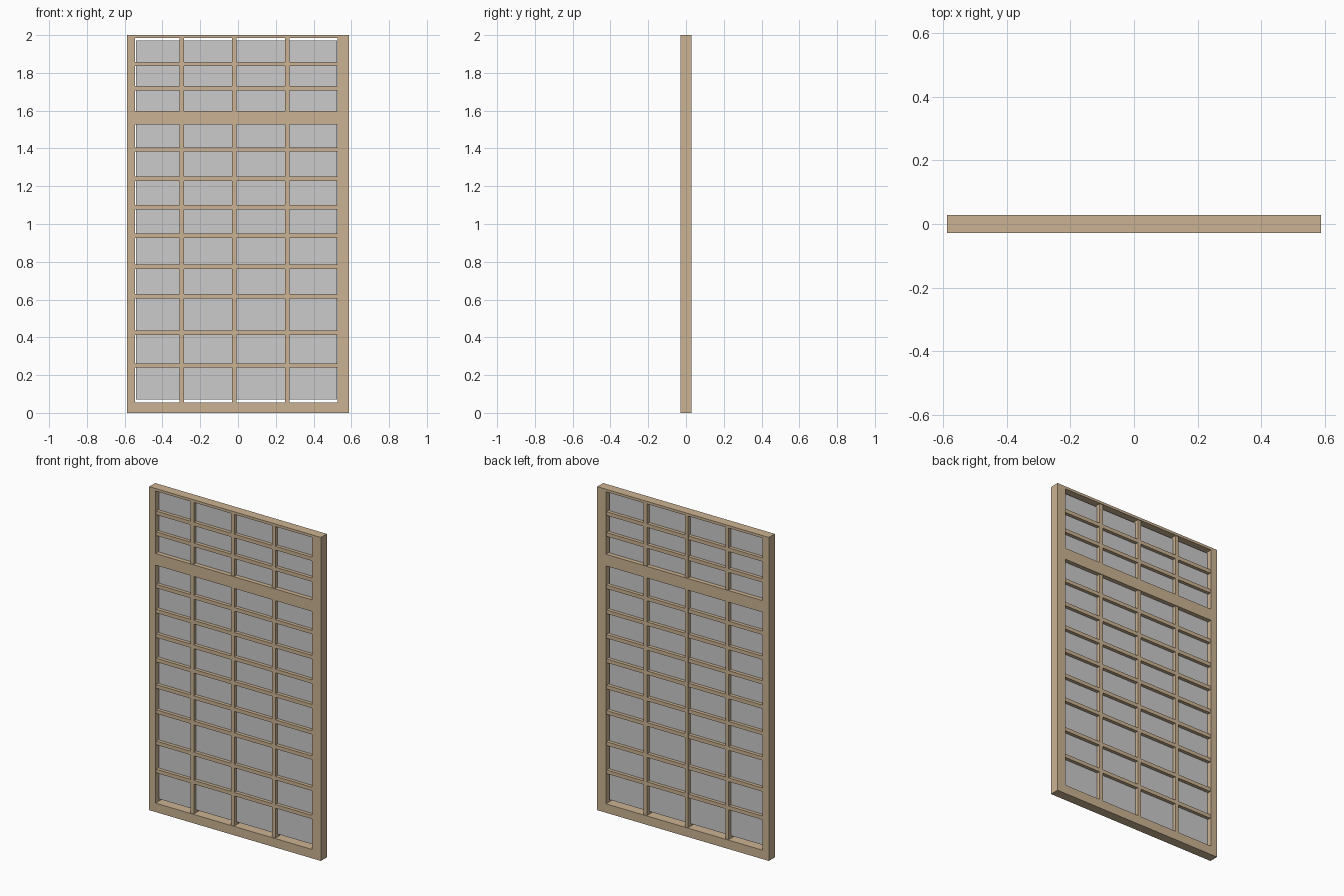
import bpy
import bmesh

if "Cube" in bpy.data.objects:
    bpy.data.objects.remove(bpy.data.objects["Cube"])

# Brown wood
wood = bpy.data.materials.new("wood")
wood.diffuse_color = (0.60, 0.45, 0.29, 1)
wood.use_nodes = True
wood.node_tree.nodes["Principled BSDF"].inputs["Base Color"].default_value = wood.diffuse_color


def add_box(name, x, y, z, mat=None):
    """Box from (min, max) pairs on each axis."""
    bm = bmesh.new()
    bmesh.ops.create_cube(bm, size=1)
    for v in bm.verts:
        v.co = [r[0] + (c + 0.5) * (r[1] - r[0]) for c, r in zip(v.co, (x, y, z))]
    mesh = bpy.data.meshes.new(name)
    bm.to_mesh(mesh)
    bm.free()
    ob = bpy.data.objects.new(name, mesh)
    bpy.context.collection.objects.link(ob)
    if mat:
        mesh.materials.append(mat)
    return ob


W, D, H = 0.587, 0.029, 2.0
IN_L, IN_R = -0.544, 0.528
BAR = 0.0115
deep = (-D, D)
slim = (-0.024, 0.024)

# Outer frame: two stiles and three rails
add_box("left_stile", (-W, IN_L), deep, (0, H), wood)
add_box("right_stile", (IN_R, W), deep, (0, H), wood)
for name, z in (("bottom_rail", (0, 0.055)),
                ("middle_rail", (1.526, 1.598)),
                ("top_rail", (1.984, H))):
    add_box(name, (IN_L, IN_R), deep, z, wood)

# Lattice: upright bars above and below the middle rail
for x in (-0.297, -0.020, 0.261):
    for part, z in (("lower", (0.055, 1.526)), ("upper", (1.598, 1.984))):
        add_box(part + "_upright_bar", (x - BAR, x + BAR), slim, z, wood)

# Lattice: cross bars, closer together toward the top
for z in (0.251, 0.425, 0.618, 0.774, 0.937, 1.088, 1.240, 1.394, 1.718, 1.847):
    add_box("cross_bar", (IN_L, IN_R), (-0.023, 0.023), (z - BAR, z + BAR), wood)

# Thin grey sheet behind the lattice, slightly short of the frame
add_box("paper_sheet", (-0.540, 0.523), (-0.002, 0.002), (0.072, 1.972))
